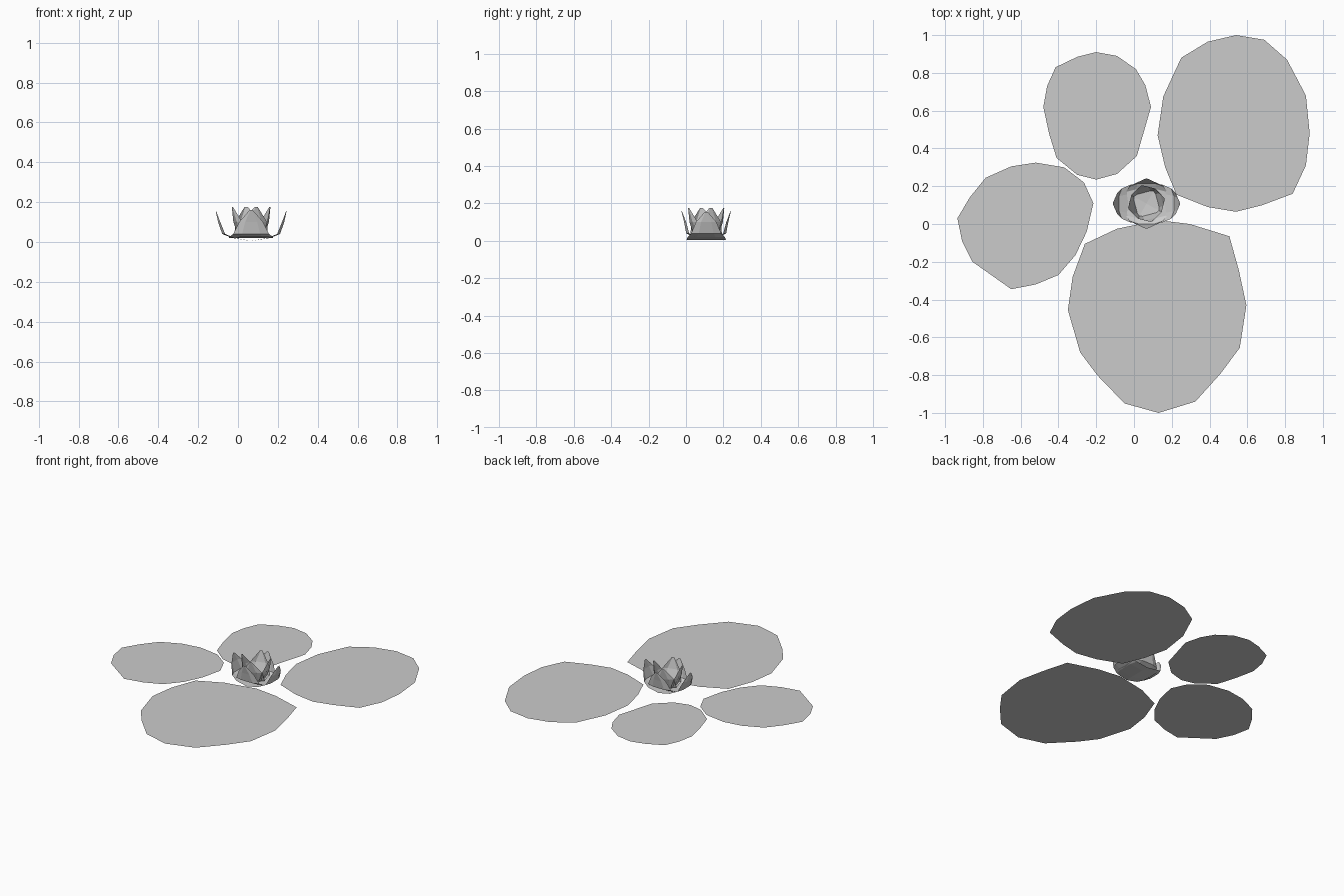
import bpy
from math import cos, sin, radians

CX, CY = 0.066, 0.108   # flower centre


def add_mesh(name, verts, faces):
    me = bpy.data.meshes.new(name)
    me.from_pydata(verts, [], faces)
    me.update()
    ob = bpy.data.objects.new(name, me)
    bpy.context.collection.objects.link(ob)
    return ob


def pad(name, outline):
    """Flat floating leaf; outline runs clockwise, so it is reversed to face up."""
    pts = [(x, y, 0) for x, y in reversed(outline)]
    return add_mesh(name, pts, [list(range(len(pts)))])


def petal(name, rows, angle, cup):
    """Cupped pointed sheet; rows are (distance from centre, height, half width)."""
    ca, sa = cos(radians(angle)), sin(radians(angle))
    verts, faces = [], []
    for r, z, w in rows:
        for s in (-1, -0.5, 0.5, 1):
            d = r - cup * s * s * (r / rows[-1][0]) * (w / rows[0][2])
            verts.append((CX + d * ca - s * w * sa, CY + d * sa + s * w * ca, z))
    for i in range(len(rows) - 1):
        for j in range(3):
            a = i * 4 + j
            faces.append((a, a + 4, a + 5, a + 1))
    return add_mesh(name, verts, faces)


# Lily pads
pad("back_left_pad", [
    (-.48, .62), (-.46, .73), (-.415, .83), (-.30, .885), (-.20, .91),
    (-.09, .89), (.01, .82), (.06, .735), (.09, .62), (.015, .36),
    (-.09, .265), (-.20, .235), (-.30, .26), (-.41, .35), (-.45, .48)])
pad("back_right_pad", [
    (.125, .47), (.155, .675), (.25, .88), (.39, .965), (.54, 1), (.69, .975),
    (.81, .87), (.91, .68), (.93, .48), (.91, .31), (.84, .16), (.68, .10),
    (.54, .065), (.39, .09), (.225, .155), (.165, .30)])
pad("left_pad", [
    (-.935, .03), (-.87, .14), (-.785, .245), (-.65, .305), (-.52, .325),
    (-.37, .30), (-.265, .22), (-.215, .11), (-.25, -.04), (-.31, -.165),
    (-.40, -.27), (-.52, -.32), (-.65, -.345), (-.855, -.20), (-.91, -.09)])
pad("front_pad", [
    (-.35, -.455), (-.325, -.28), (-.26, -.105), (-.09, -.025), (.13, .02),
    (.295, 0), (.505, -.065), (.555, -.245), (.595, -.43), (.56, -.655),
    (.46, -.79), (.325, -.94), (.13, -1), (-.05, -.95), (-.195, -.80),
    (-.285, -.68)])

# Flower: wide side petals, then front and back petals, then the inner cup
side = [(0, .005, .105), (.10, .02, .10), (.15, .04, .08), (.17, .10, .055), (.178, .155, .008)]
front = [(0, .02, .11), (.08, .024, .11), (.112, .04, .09), (.122, .10, .06), (.133, .16, .008)]
inner = [(0, .03, .07), (.065, .035, .075), (.09, .10, .065), (.10, .176, .008)]
for i in range(2):
    petal(f"side_petal_{i + 1}", side, 180 * i, 0.03)
    petal(f"outer_petal_{i + 1}", front, 90 + 180 * i, 0.03)
for i in range(4):
    petal(f"inner_petal_{i + 1}", inner, 15 + 90 * i, 0.03)
